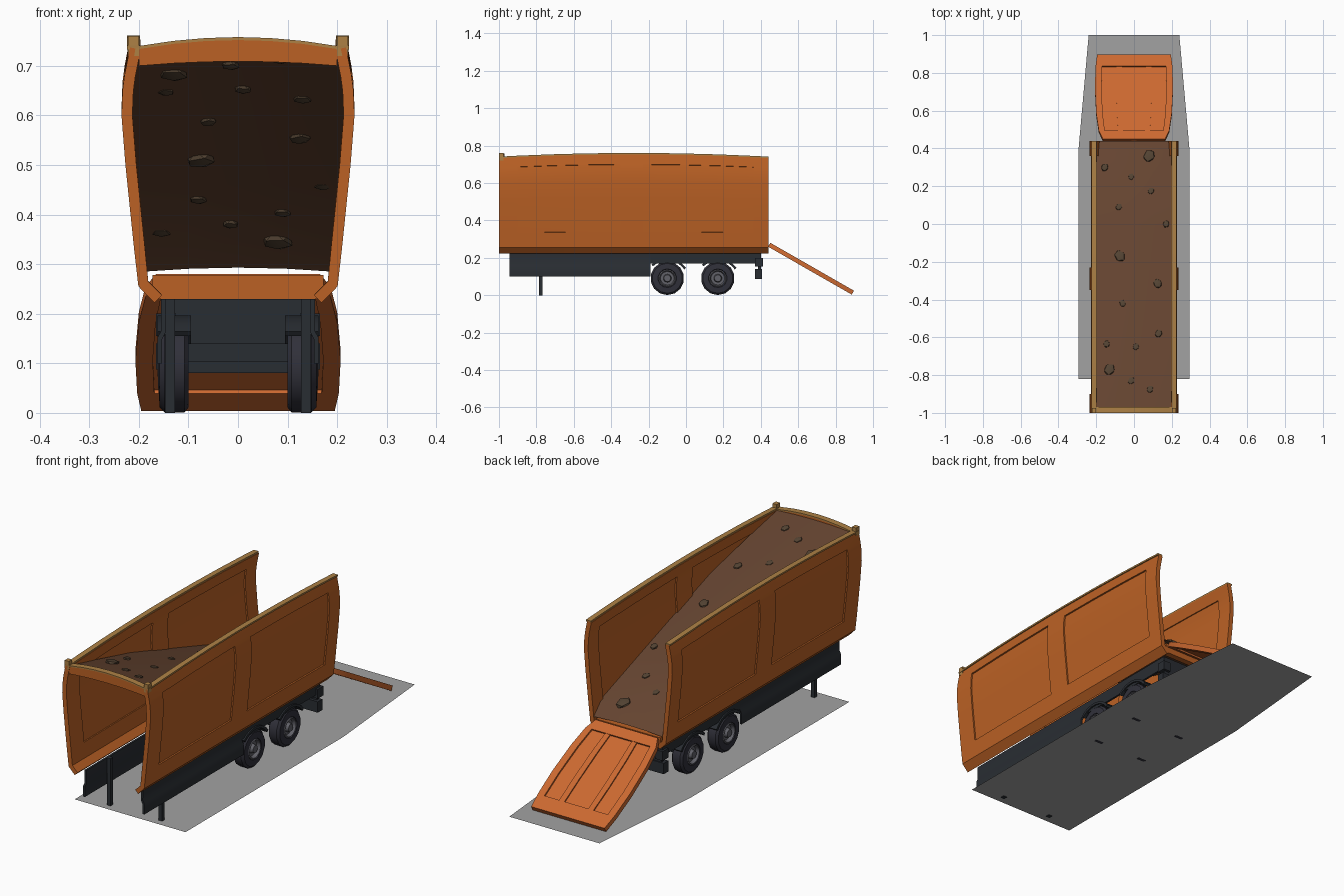
import bpy, bmesh, math, random
from mathutils import Vector, Matrix

if "Cube" in bpy.data.objects:
    bpy.data.objects.remove(bpy.data.objects["Cube"])

random.seed(4)


def mat(name, rgb):
    m = bpy.data.materials.new(name)
    m.diffuse_color = (*rgb, 1)
    m.use_nodes = True
    m.node_tree.nodes["Principled BSDF"].inputs["Base Color"].default_value = m.diffuse_color
    return m


ORANGE = mat("orange_paint", (0.50, 0.12, 0.018))
RAMP = mat("ramp_paint", (0.60, 0.14, 0.03))
TAN = mat("tan_edge", (0.42, 0.22, 0.06))
DIRT = mat("dirt", (0.13, 0.058, 0.03))
ROCK = mat("rock", (0.085, 0.055, 0.032))
DARK = mat("chassis_dark", (0.022, 0.026, 0.032))
TYRE = mat("tyre", (0.03, 0.03, 0.042))
RIM = mat("rim", (0.12, 0.12, 0.14))
GREY = mat("ground_grey", (0.36, 0.36, 0.36))


def finish(name, bm, material, thick=0):
    me = bpy.data.meshes.new(name)
    bm.to_mesh(me)
    bm.free()
    ob = bpy.data.objects.new(name, me)
    bpy.context.collection.objects.link(ob)
    me.materials.append(material)
    bpy.ops.object.select_all(action='DESELECT')
    bpy.context.view_layer.objects.active = ob
    ob.select_set(True)
    if thick:
        s = ob.modifiers.new("thickness", 'SOLIDIFY')
        s.thickness, s.offset = thick, 0
        bpy.ops.object.modifier_apply(modifier=s.name)
    bpy.ops.object.shade_smooth_by_angle(angle=math.radians(32))
    return ob


def sheet(name, f, us, vs, material, thick=0, skip=lambda i, j: False):
    """Grid of f(u, v) points, thickened about its middle; skip leaves openings."""
    bm = bmesh.new()
    g = [[bm.verts.new(f(u, v)) for v in vs] for u in us]
    for i in range(len(us) - 1):
        for j in range(len(vs) - 1):
            if not skip(i, j):
                bm.faces.new((g[i][j], g[i + 1][j], g[i + 1][j + 1], g[i][j + 1]))
    bmesh.ops.delete(bm, geom=[v for v in bm.verts if not v.link_faces], context='VERTS')
    return finish(name, bm, material, thick)


def box(name, lo, hi, material):
    bm = bmesh.new()
    lo, hi = Vector(lo), Vector(hi)
    bmesh.ops.create_cube(bm, size=1, matrix=Matrix.Translation((lo + hi) / 2)
                          @ Matrix.Diagonal((*(hi - lo), 1)))
    return finish(name, bm, material)


def lathe(name, prof, centre, material, sx, n=14):
    """Spin (radius, x) profile around the x axis."""
    bm = bmesh.new()
    vs = [bm.verts.new((sx * x, centre[0], centre[1] + r)) for r, x in prof]
    es = [bm.edges.new(p) for p in zip(vs, vs[1:])]
    bmesh.ops.spin(bm, geom=vs + es, cent=(0, *centre), axis=(1, 0, 0),
                   angle=math.tau, steps=n)
    bmesh.ops.remove_doubles(bm, verts=bm.verts, dist=1e-4)
    bmesh.ops.recalc_face_normals(bm, faces=bm.faces)
    return finish(name, bm, material)


def interp(t, pts):
    for (a, x), (b, y) in zip(pts, pts[1:]):
        if t <= b:
            return x + (y - x) * (t - a) / (b - a)
    return pts[-1][1]


# Side wall section (z, outer x) and roofline arch
WALL = [(.23, .172), (.26, .202), (.335, .21), (.5, .227), (.6, .235),
        (.65, .233), (.68, .229), (.735, .218)]
ZS = [z for z, x in WALL]
YS = [-1, -.9, -.72, -.54, -.35, -.23, -.03, .17, .36, .44]


def arch(y):
    return .02 * (1 - ((y + .28) / .72) ** 2)


def wall_point(sx):
    return lambda y, z: (sx * (interp(z, WALL) - .011), y,
                         z + arch(y) * (z - .23) / .505)


for sx, side in ((-1, "left"), (1, "right")):
    f = wall_point(sx)
    # Framed wall with two recessed panels
    sheet(side + "_wall_frame", f, YS, ZS, ORANGE, .022,
          lambda i, j: i in (1, 2, 3, 5, 6, 7) and 2 <= j <= 5)
    for k, a in (("front", 1), ("rear", 5)):
        sheet(f"{side}_{k}_panel", f, YS[a:a + 4], ZS[2:7], ORANGE, .008)
    # Light edge along the wall top
    sheet(side + "_top_edge", lambda y, x: (sx * x, y, .737 + arch(y)),
          YS, (.198, .224), TAN, .008)
    box(side + "_corner_stub", (sx * .211 - .011, -1, .72), (sx * .211 + .011, -.975, .76), TAN)

    # Chassis skirt: long low part, then upper part behind the wheels
    skirt = [(.23, .15), (.165, .15), (.15, .158), (.10, .158)]
    sp = lambda y, z: (sx * interp(-z, [(-z, x) for z, x in skirt]), y, z)
    sheet(side + "_front_skirt", sp, (-.945, -.19), [p[0] for p in skirt], DARK, .01)
    sheet(side + "_rear_skirt", sp, (-.19, .40), (.23, .17), DARK, .01)
    box(side + "_support_leg", (sx * .137 - .01, -.787, 0), (sx * .137 + .01, -.767, .23), DARK)
    box(side + "_tail_block", (sx * .145 - .02, .37, .155), (sx * .145 + .02, .413, .20), DARK)

    # Wheels and fenders
    for k, wy in (("front", -.1), ("rear", .17)):
        c = (wy, .091)
        lathe(f"{side}_{k}_wheel", [(.04, .10), (.08, .10), (.09, .108), (.09, .148),
              (.08, .158), (.05, .16), (.045, .15), (.04, .10)], c, TYRE, sx)
        lathe(f"{side}_{k}_rim", [(0, .105), (.047, .105), (.047, .158), (.042, .161),
              (.036, .145), (.022, .145), (.018, .162), (0, .162)], c, RIM, sx)
        sheet(f"{side}_{k}_fender",
              lambda t, x: (sx * x, wy + .112 * math.cos(t), .088 + .103 * math.sin(t)),
              [math.radians(a) for a in range(32, 149, 13)], (.095, .162), DARK, .012)

# Arched front rail and its light top
XS = [-.2, -.13, -.065, 0, .065, .13, .2]
bow = lambda x: .018 * (1 - (x / .2) ** 2)
sheet("front_rail", lambda x, v: (x, -.985, (.70 + .5 * bow(x)) if v == 0 else .735 + bow(x)),
      XS, (0, 1), ORANGE, .026)
sheet("front_rail_edge", lambda x, y: (x, y, .737 + bow(x)), XS, (-1, -.97), TAN, .006)

# Rear sill and chassis cross members
box("rear_sill", (-.172, .41, .23), (.172, .44, .278), ORANGE)
box("rear_plate", (-.15, .385, .14), (.15, .40, .23), DARK)
box("rear_bumper", (-.165, .37, .088), (.165, .405, .14), DARK)
for y in (-.1, .17):
    box("axle", (-.11, y - .012, .08), (.11, y + .012, .104), DARK)

# Dirt slope rising to the front
SLOPE = [(-.975, .735), (-.5, .607), (0, .453), (.38, .335), (.44, .285)]
height = lambda y: interp(y, SLOPE)
sheet("dirt_slope",
      lambda y, u: (u * (interp(height(y), WALL) - .015), y,
                    height(y) + .008 * (1 - u * u)),
      [p[0] for p in SLOPE], (-1, -.5, 0, .5, 1), DIRT)

# Rocks scattered on the slope (x, y, radius)
bm = bmesh.new()
for x, y, r in [(-.155, .3, .02), (.08, .36, .032), (-.015, .25, .017), (.09, .175, .018),
                (-.08, .09, .018), (.17, 0, .018), (-.075, -.17, .03), (.125, -.315, .024),
                (-.06, -.42, .018), (.13, -.58, .02), (-.145, -.635, .018), (.01, -.65, .018),
                (-.13, -.77, .03), (-.015, -.83, .019), (.085, -.875, .019)]:
    m = (Matrix.Translation((x, y, height(y) + .006)) @ Matrix.Rotation(-.3, 4, 'X')
         @ Matrix.Rotation(random.uniform(-.6, .6), 4, 'Z')
         @ Matrix.Diagonal((r, r * 1.2, r * .55, 1)))
    bmesh.ops.create_icosphere(bm, subdivisions=1, radius=1, matrix=m)
finish("rocks", bm, ROCK)

# Lowered tailgate ramp: frame, recessed panel and ribs
WIDTH = [(0, .168), (.06, .187), (.3, .203), (.6, .21), (.85, .207), (1, .198)]


def ramp_point(lift=0):
    n = Vector((0, .5, .866)) * lift
    return lambda u, t: Vector((u * (interp(t, WIDTH) - .003), .445 + .447 * t,
                                .27 - .256 * t)) + n


TS = [0, .1, .3, .6, .86, 1]
US = [-1, -.83, .83, 1]
sheet("ramp_frame", ramp_point(), US, TS, RAMP, .024,
      lambda i, j: i == 1 and 1 <= j <= 3)
sheet("ramp_panel", ramp_point(), US[1:3], TS[1:5], RAMP, .008)
for u in (-.38, .38):
    sheet("ramp_rib", ramp_point(.004), (u - .07, u + .07), TS[1:5], RAMP, .012)

# Flat ground patch
bm = bmesh.new()
half = [(.24, 1), (.295, .38), (.295, -.82)]
pts = half + [(-x, y) for x, y in reversed(half)]
fc = bm.faces.new([bm.verts.new((x, y, .003)) for x, y in pts])
bmesh.ops.recalc_face_normals(bm, faces=[fc])
finish("ground_patch", bm, GREY)
